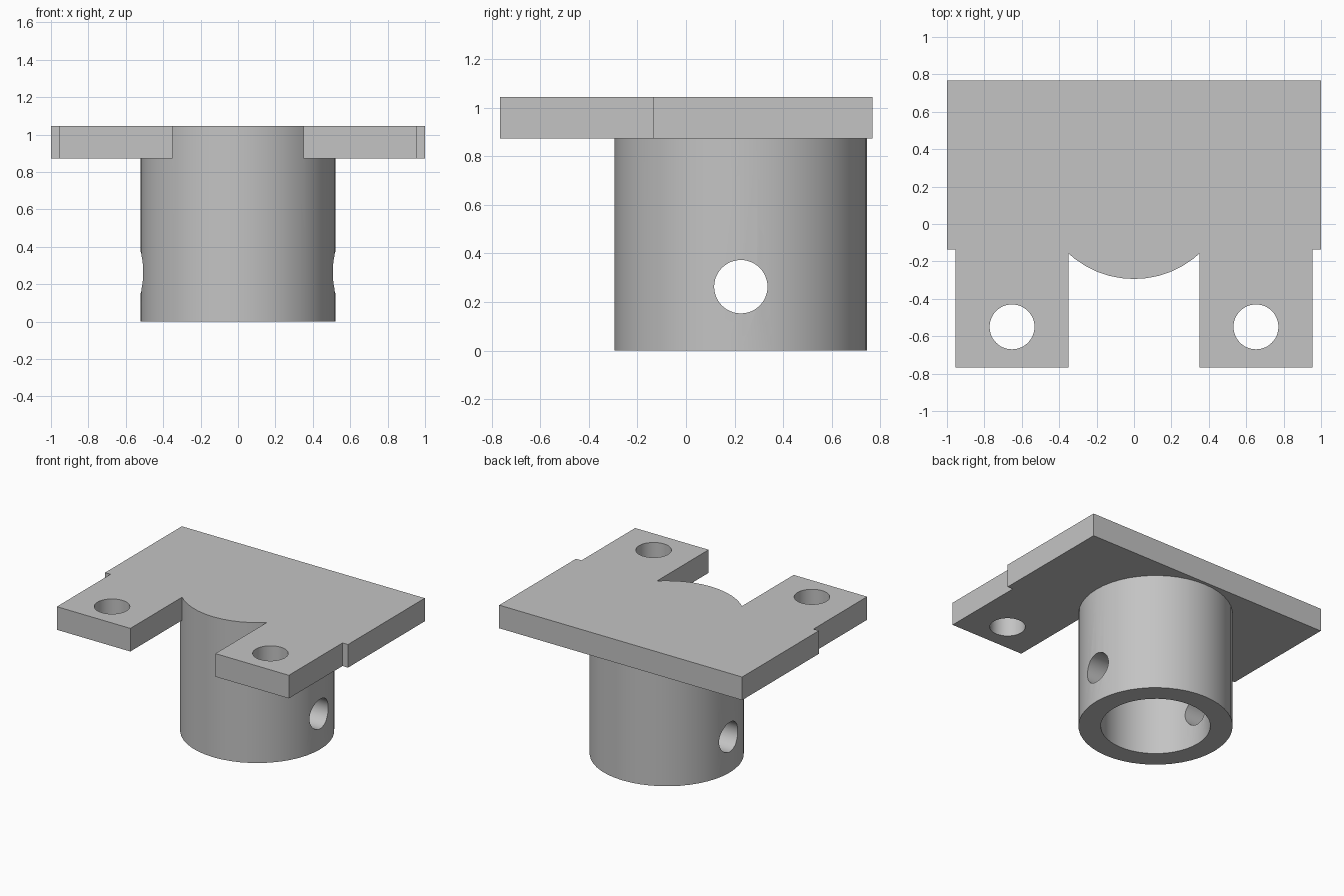
import bpy, bmesh, math

cube = bpy.data.objects.get("Cube")
if cube:
    bpy.data.objects.remove(cube, do_unlink=True)

TOP, UNDER = 1.045, 0.873      # plate faces
TUBE_Y, TUBE_R, BORE_R = 0.226, 0.52, 0.37

grey = bpy.data.materials.new("plain_grey")
grey.use_nodes = True
colour = (0.55, 0.55, 0.55, 1)
grey.diffuse_color = colour
grey.node_tree.nodes["Principled BSDF"].inputs["Base Color"].default_value = colour


def prism(name, outline, z0, z1):
    """Extrude a flat outline from z0 to z1."""
    bm = bmesh.new()
    face = bm.faces.new([bm.verts.new((x, y, z0)) for x, y in outline])
    out = bmesh.ops.extrude_face_region(bm, geom=[face])
    verts = [v for v in out["geom"] if isinstance(v, bmesh.types.BMVert)]
    bmesh.ops.translate(bm, verts=verts, vec=(0, 0, z1 - z0))
    bmesh.ops.recalc_face_normals(bm, faces=bm.faces)
    mesh = bpy.data.meshes.new(name)
    bm.to_mesh(mesh)
    bm.free()
    mesh.materials.append(grey)
    obj = bpy.data.objects.new(name, mesh)
    bpy.context.collection.objects.link(obj)
    return obj


def rod(name, x, y, radius, z0, z1, sides=48):
    ring = [(x + radius * math.cos(math.tau * i / sides),
             y + radius * math.sin(math.tau * i / sides)) for i in range(sides)]
    return prism(name, ring, z0, z1)


def combine(target, tool, operation):
    """Apply a boolean and discard the tool."""
    tool.hide_render = True
    mod = target.modifiers.new(operation.lower(), "BOOLEAN")
    mod.operation, mod.solver, mod.object = operation, "EXACT", tool
    bpy.context.view_layer.objects.active = target
    bpy.ops.object.modifier_apply(modifier=mod.name)
    bpy.data.objects.remove(tool, do_unlink=True)


# Flange plate with two arms, mirrored about x = 0
half = [(1, 0.768), (1, -0.135), (0.955, -0.135), (0.955, -0.766),
        (0.35, -0.766), (0.35, 0.0)]
outline = half + [(-x, y) for x, y in reversed(half)]
bracket = prism("flanged_socket", outline, UNDER, TOP)

# Round socket running up through the plate, bored from below
combine(bracket, rod("socket", 0, TUBE_Y, TUBE_R, 0, TOP), "UNION")
combine(bracket, rod("bore", 0, TUBE_Y, BORE_R, -0.1, UNDER), "DIFFERENCE")

# Bolt hole in each arm
for side in (-1, 1):
    hole = rod("bolt_hole", side * 0.652, -0.55, 0.12, UNDER - 0.1, TOP + 0.1)
    combine(bracket, hole, "DIFFERENCE")

# Cross-pin hole through both socket walls
pin = rod("pin_hole", 0, 0, 0.11, -0.8, 0.8)
pin.rotation_euler = (0, math.pi / 2, 0)
pin.location = (0, TUBE_Y, 0.263)
bpy.context.view_layer.update()
combine(bracket, pin, "DIFFERENCE")

# Smooth the round walls, keep crisp edges
bpy.ops.object.select_all(action="DESELECT")
bracket.select_set(True)
bpy.context.view_layer.objects.active = bracket
bpy.ops.object.shade_smooth_by_angle(angle=math.radians(30))
